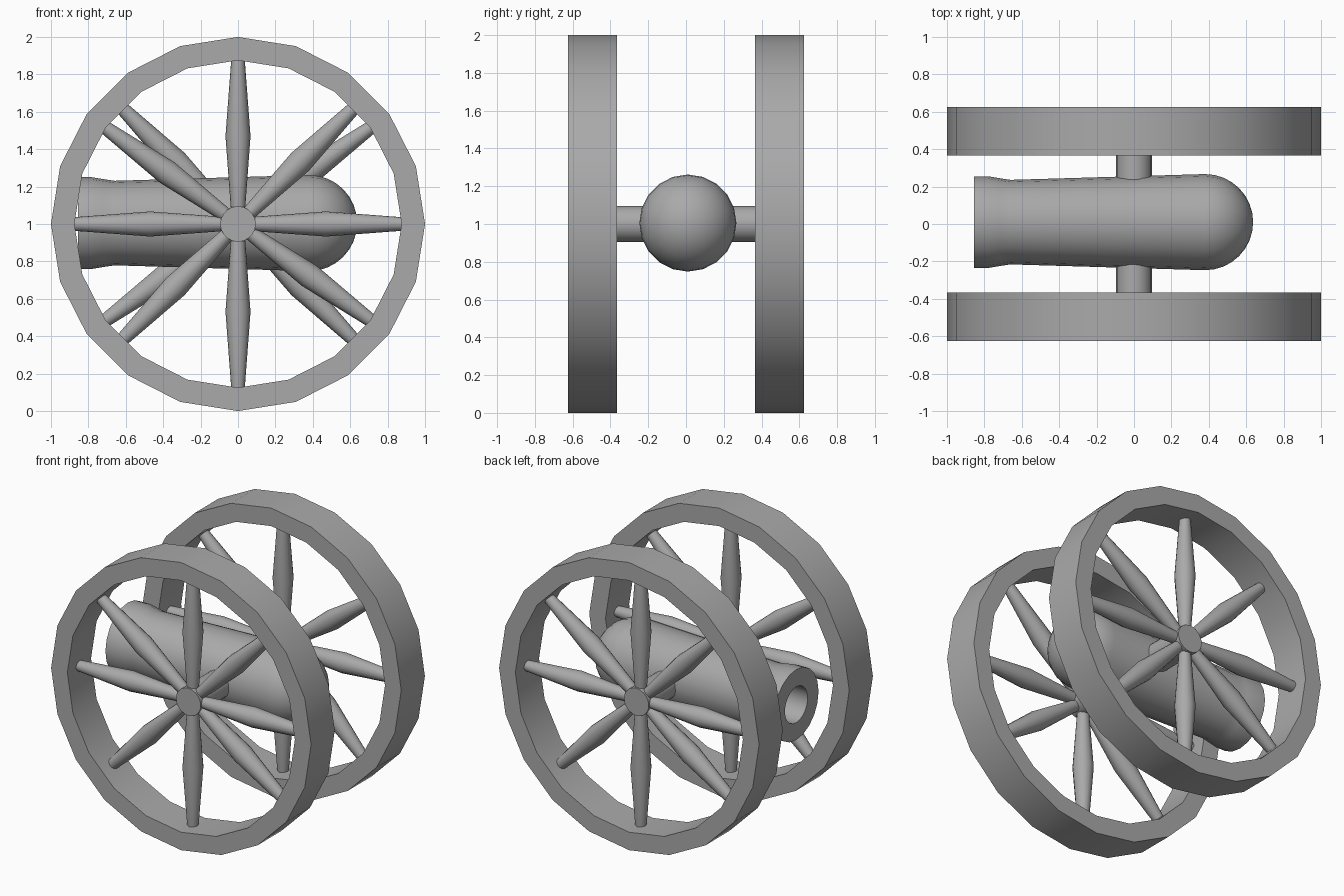
import bpy
import bmesh
from math import pi, sin, cos, radians
from mathutils import Matrix, Vector

cube = bpy.data.objects.get("Cube")
if cube:
    bpy.data.objects.remove(cube, do_unlink=True)

iron = bpy.data.materials.new("iron_grey")
iron.use_nodes = True
GREY = (0.4, 0.4, 0.4, 1)
iron.diffuse_color = GREY
iron.node_tree.nodes["Principled BSDF"].inputs["Base Color"].default_value = GREY


def lathe(name, profile, sides, matrix, closed=False):
    """Revolve (radius, height) points about local z, then place with matrix."""
    bm = bmesh.new()
    rings = []
    for r, h in profile:
        rings.append([bm.verts.new((r * cos(2 * pi * i / sides),
                                    r * sin(2 * pi * i / sides), h))
                      for i in range(sides)])
    pairs = list(zip(rings, rings[1:]))
    if closed:
        pairs.append((rings[-1], rings[0]))
    for a, b in pairs:
        for i in range(sides):
            j = (i + 1) % sides
            bm.faces.new((a[i], a[j], b[j], b[i]))
    bmesh.ops.remove_doubles(bm, verts=bm.verts, dist=1e-5)
    bmesh.ops.recalc_face_normals(bm, faces=bm.faces)
    bm.transform(matrix)
    mesh = bpy.data.meshes.new(name)
    bm.to_mesh(mesh)
    bm.free()
    mesh.materials.append(iron)
    mesh.shade_smooth()
    mesh.set_sharp_from_angle(angle=radians(30))
    obj = bpy.data.objects.new(name, mesh)
    bpy.context.collection.objects.link(obj)
    return obj


CENTRE = Vector((0, 0, 1))
ALONG_Y = Matrix.Rotation(-pi / 2, 4, 'X')
ALONG_X = Matrix.Rotation(pi / 2, 4, 'Y')

# Barrel: flared muzzle with a bore, swelling to a domed breech
DOME_X, DOME_R = 0.38, 0.257
barrel = [(0, -0.05), (0.125, -0.05), (0.125, -0.855), (0.245, -0.855),
          (0.245, -0.78), (0.235, -0.72), (0.226, -0.66)]
for k in range(9):
    a = k / 8 * pi / 2
    barrel.append((DOME_R * cos(a) if k < 8 else 0, DOME_X + DOME_R * sin(a)))
lathe("barrel", barrel, 20,
      Matrix.Translation(CENTRE + Vector((0, 0.01, 0.005))) @ ALONG_X)

# Axle, its ends forming the wheel hubs
AXLE_R, AXLE_END = 0.095, 0.545
lathe("axle", [(0, -AXLE_END), (AXLE_R, -AXLE_END), (AXLE_R, AXLE_END), (0, AXLE_END)],
      20, Matrix.Translation(CENTRE) @ ALONG_Y)

# Wheels: the back one is the front one turned half way round
WHEEL_Y, HALF_WIDTH, RIM_IN = 0.495, 0.13, 0.875
rim = [(1, -HALF_WIDTH), (1, HALF_WIDTH), (RIM_IN, HALF_WIDTH), (RIM_IN, -HALF_WIDTH)]
spoke = [(0, 0.05), (0.036, 0.05), (0.067, 0.47), (0.036, 0.88), (0, 0.88)]
SPOKE_ANGLES = (0, 45, 90, 144, 180, 225, 270, 324)

for side, turn in (("front", 0), ("back", pi)):
    place = (Matrix.Translation(CENTRE) @ Matrix.Rotation(turn, 4, 'Z')
             @ Matrix.Translation((0, -WHEEL_Y, 0)))
    lathe(side + "_wheel_rim", rim, 20, place @ ALONG_Y, closed=True)
    for n, angle in enumerate(SPOKE_ANGLES, 1):
        lathe(f"{side}_spoke_{n}", spoke, 16,
              place @ Matrix.Rotation(pi / 2 - radians(angle), 4, 'Y'))
